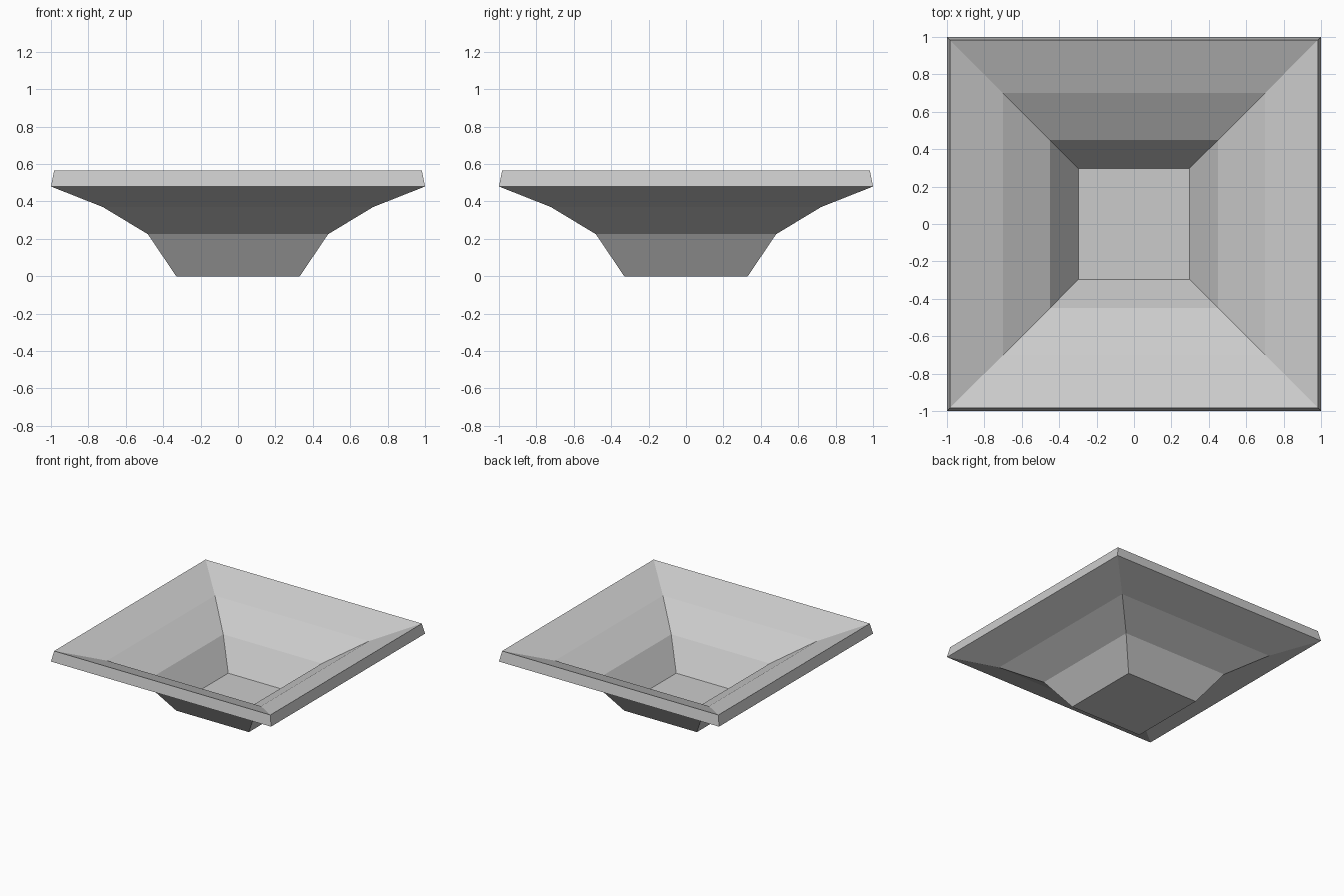
import bpy
import bmesh

# Remove the default cube
cube = bpy.data.objects.get("Cube")
if cube:
    bpy.data.objects.remove(cube, do_unlink=True)

# Single plain grey material
grey = bpy.data.materials.new("plain grey")
grey.use_nodes = True
colour = (0.6, 0.6, 0.6, 1.0)
grey.diffuse_color = colour
grey.node_tree.nodes["Principled BSDF"].inputs["Base Color"].default_value = colour

# Wall section as (half width, height): up the outside, over the rim, down inside
OUTSIDE = [(0.33, 0.0), (0.482, 0.225), (0.722, 0.37), (1.0, 0.48)]
INSIDE = [(0.983, 0.565), (0.70, 0.453), (0.448, 0.298), (0.297, 0.077)]
CORNERS = [(-1, -1), (1, -1), (1, 1), (-1, 1)]


def square_bowl(name, section, material):
    """Join square rings along the section and close both floors."""
    bm = bmesh.new()
    rings = [[bm.verts.new((x * w, y * w, z)) for x, y in CORNERS]
             for w, z in section]
    for low, high in zip(rings, rings[1:]):
        for i in range(4):
            j = (i + 1) % 4
            bm.faces.new((low[i], low[j], high[j], high[i]))
    bm.faces.new(rings[0][::-1])
    bm.faces.new(rings[-1])
    bmesh.ops.recalc_face_normals(bm, faces=bm.faces)
    mesh = bpy.data.meshes.new(name)
    bm.to_mesh(mesh)
    bm.free()
    mesh.materials.append(material)
    obj = bpy.data.objects.new(name, mesh)
    bpy.context.collection.objects.link(obj)
    return obj


# Flared square bowl with a thick wall
square_bowl("square_bowl", OUTSIDE + INSIDE, grey)
